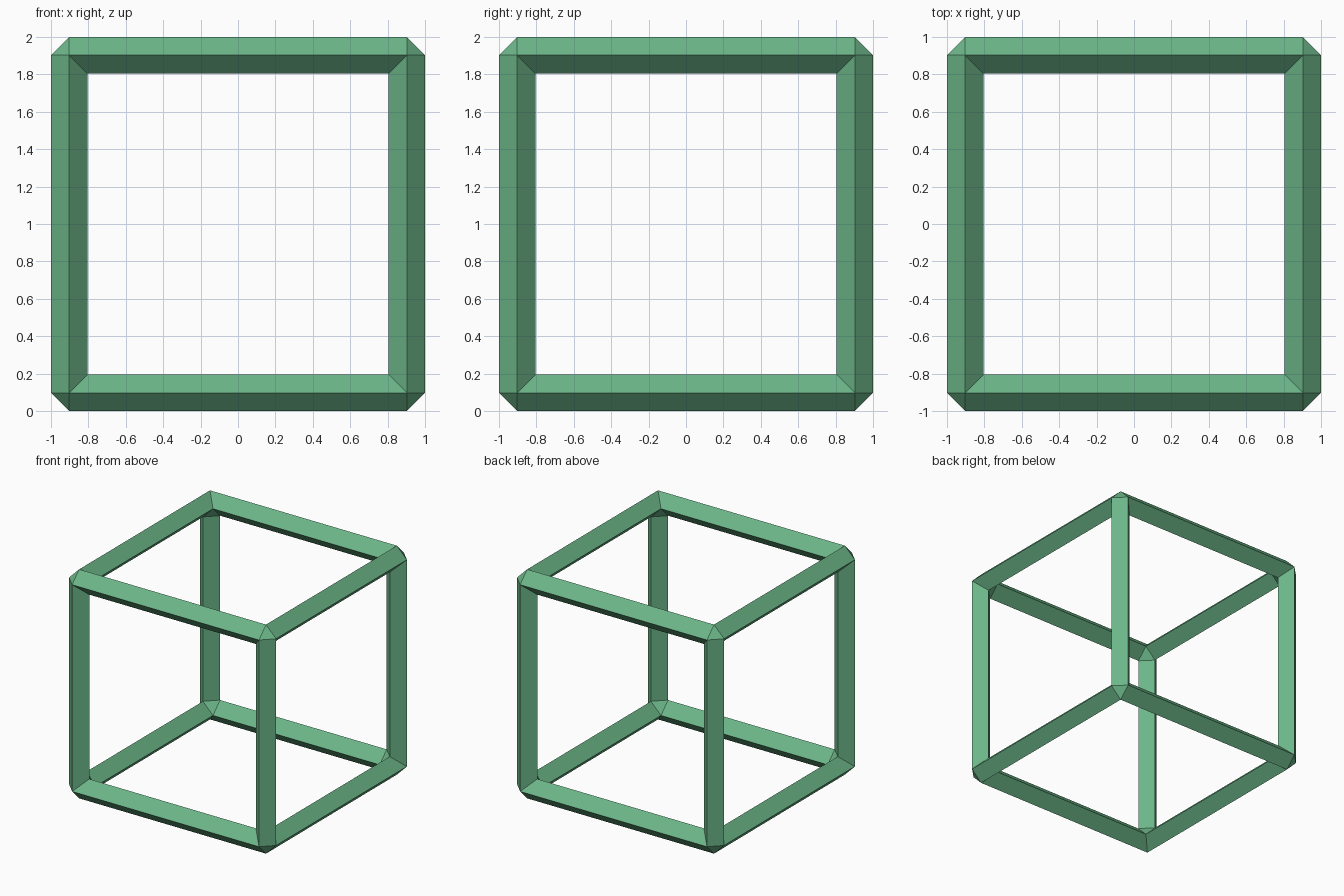
import bpy, bmesh
from itertools import product
from mathutils import Vector

if "Cube" in bpy.data.objects:
    bpy.data.objects.remove(bpy.data.objects["Cube"])

C = 0.9025   # bar centre line, half width of the cube
D = 0.0975   # half diagonal of the diamond-section bars

bm = bmesh.new()
outer, inner = {}, {}

# Each corner: three outer ridge points and three inner ridge points, each set capped by a triangle
for s in product((-1, 1), repeat=3):
    centre = Vector(s) * C
    for a in range(3):
        p, q = centre.copy(), centre.copy()
        p[a] += s[a] * D
        for b in range(3):
            if b != a:
                q[b] -= s[b] * D
        outer[s, a] = bm.verts.new(p + Vector((0, 0, 1)))
        inner[s, a] = bm.verts.new(q + Vector((0, 0, 1)))
    bm.faces.new([outer[s, a] for a in range(3)])
    bm.faces.new([inner[s, a] for a in range(3)])

# Twelve bars: four mitred faces each, running along axis a
for a in range(3):
    b, c = (a + 1) % 3, (a + 2) % 3
    for sb, sc in product((-1, 1), repeat=2):
        rings = []
        for sa in (-1, 1):
            s = [0, 0, 0]
            s[a], s[b], s[c] = sa, sb, sc
            s = tuple(s)
            # order round the diamond: out b, out c, in b, in c
            rings.append([outer[s, b], outer[s, c], inner[s, c], inner[s, b]])
        r0, r1 = rings
        for i in range(4):
            j = (i + 1) % 4
            bm.faces.new((r0[i], r0[j], r1[j], r1[i]))

bmesh.ops.recalc_face_normals(bm, faces=bm.faces[:])
mesh = bpy.data.meshes.new("cube_frame")
bm.to_mesh(mesh)
bm.free()
frame = bpy.data.objects.new("cube_frame", mesh)
bpy.context.collection.objects.link(frame)

# Green finish
mat = bpy.data.materials.new("green")
mat.diffuse_color = (0.15, 0.47, 0.25, 1)
mat.use_nodes = True
mat.node_tree.nodes["Principled BSDF"].inputs["Base Color"].default_value = mat.diffuse_color
mesh.materials.append(mat)
